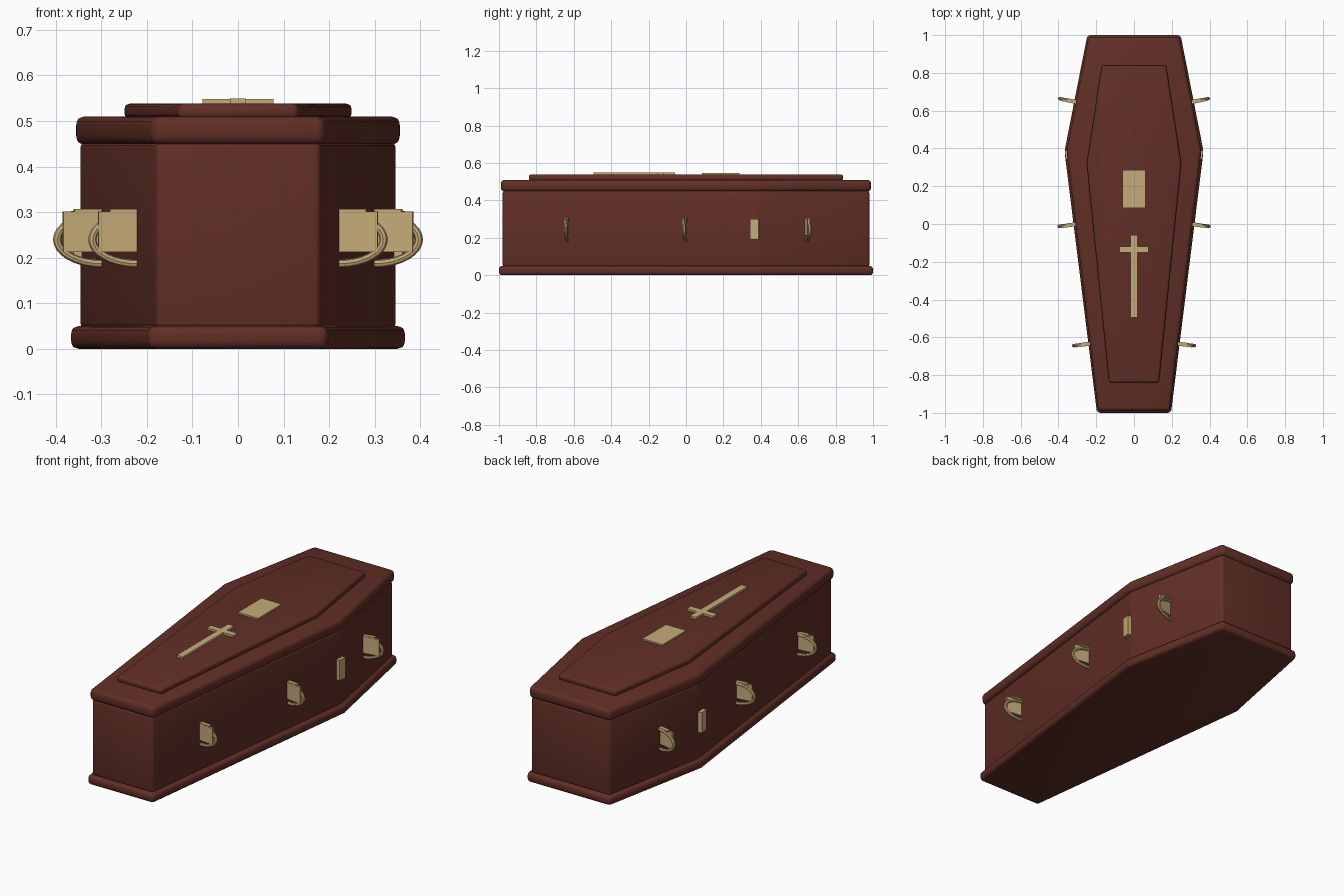
import bpy, bmesh, math
from mathutils import Vector, Matrix

if "Cube" in bpy.data.objects:
    bpy.data.objects.remove(bpy.data.objects["Cube"], do_unlink=True)


def material(name, color, rough):
    m = bpy.data.materials.new(name)
    m.use_nodes = True
    m.diffuse_color = color
    bsdf = m.node_tree.nodes["Principled BSDF"]
    bsdf.inputs["Base Color"].default_value = color
    bsdf.inputs["Roughness"].default_value = rough
    return m


WOOD = material("dark red wood", (0.12, 0.028, 0.019, 1), 0.5)
BRASS = material("pale brass", (0.56, 0.41, 0.19, 1), 0.5)


def finish(name, bm, mat, bevel=0.0, segments=3):
    bmesh.ops.recalc_face_normals(bm, faces=bm.faces)
    mesh = bpy.data.meshes.new(name)
    bm.to_mesh(mesh)
    bm.free()
    mesh.materials.append(mat)
    obj = bpy.data.objects.new(name, mesh)
    bpy.context.collection.objects.link(obj)
    bpy.ops.object.select_all(action="DESELECT")
    obj.select_set(True)
    bpy.context.view_layer.objects.active = obj
    if bevel:
        mod = obj.modifiers.new("rounded edges", "BEVEL")
        mod.width, mod.segments = bevel, segments
        mod.limit_method = "ANGLE"
        mod.angle_limit = math.radians(10)
        bpy.ops.object.modifier_apply(modifier=mod.name)
    bpy.ops.object.shade_smooth_by_angle(angle=math.radians(35))
    return obj


def slab(name, foot, wide, head, length, shoulder, z0, z1, bevel):
    """Six-sided tapered slab given by its half widths and half length."""
    half = [(foot, -length), (wide, shoulder), (head, length)]
    outline = half + [(-x, y) for x, y in reversed(half)]
    bm = bmesh.new()
    face = bm.faces.new([bm.verts.new((x, y, z0)) for x, y in outline])
    top = bmesh.ops.extrude_face_region(bm, geom=[face])["geom"]
    moved = [v for v in top if isinstance(v, bmesh.types.BMVert)]
    bmesh.ops.translate(bm, verts=moved, vec=(0, 0, z1 - z0))
    return finish(name, bm, WOOD, bevel)


def add_box(bm, size, center, frame=Matrix()):
    mat = frame @ Matrix.Translation(center) @ Matrix.Diagonal((*size, 1))
    bmesh.ops.create_cube(bm, size=1, matrix=mat)


# Casket shell, from the ground up
FOOT, WIDE, HEAD, LENGTH, SHOULDER = 0.18, 0.347, 0.232, 0.98, 0.385
slab("base_plinth", 0.196, 0.368, 0.247, 1.0, SHOULDER, 0, 0.05, 0.018)
slab("casket_body", FOOT, WIDE, HEAD, LENGTH, SHOULDER, 0.045, 0.452, 0.012)
slab("lid", 0.19, 0.357, 0.241, 0.99, SHOULDER, 0.448, 0.51, 0.02)
slab("raised_lid_panel", 0.132, 0.25, 0.17, 0.84, 0.32, 0.505, 0.538, 0.012)

# Brass fittings on the lid
bm = bmesh.new()
add_box(bm, (0.12, 0.2, 0.012), (0, 0.185, 0.54))
finish("name_plate", bm, BRASS)

bm = bmesh.new()
add_box(bm, (0.036, 0.436, 0.014), (0, -0.277, 0.542))
add_box(bm, (0.156, 0.034, 0.0136), (0, -0.135, 0.542))
finish("lid_cross", bm, BRASS)


def side_frame(y, side):
    """Frame on a long side: x points outward, z is up."""
    a = Vector((FOOT, -LENGTH)) if y < SHOULDER else Vector((WIDE, SHOULDER))
    b = Vector((WIDE, SHOULDER)) if y < SHOULDER else Vector((HEAD, LENGTH))
    spot = a.lerp(b, (y - a.y) / (b.y - a.y))
    run = b - a
    angle = math.atan2(-run.x * side, run.y)
    if side < 0:
        angle = math.pi + angle
    turn = Matrix.Rotation(angle, 4, "Z")
    return Matrix.Translation((side * spot.x, y, 0)) @ turn


def add_ring(bm, frame, rx, rz, z, tube, steps=32, sides=8):
    """Oval ring standing upright, square to the casket side."""
    loops = []
    for i in range(steps):
        t = math.tau * i / steps
        loop = []
        for j in range(sides):
            p = math.tau * j / sides
            r = tube * math.cos(p)
            co = Vector(((rx + r) * math.cos(t), tube * math.sin(p),
                         z + (rz + r) * math.sin(t)))
            loop.append(bm.verts.new(frame @ co))
        loops.append(loop)
    for i in range(steps):
        a, b = loops[i], loops[(i + 1) % steps]
        for j in range(sides):
            k = (j + 1) % sides
            bm.faces.new((a[j], b[j], b[k], a[k]))


# Handles and shoulder plates along both sides
for side, label in ((1, "left"), (-1, "right")):
    for y, place in ((-0.632, "foot"), (0.0, "middle"), (0.645, "head")):
        frame = side_frame(y, side)
        bm = bmesh.new()
        add_ring(bm, frame, 0.098, 0.053, 0.24, 0.009)
        add_box(bm, (0.095, 0.012, 0.088), (0.038, -0.005 * side, 0.257), frame)
        add_box(bm, (0.06, 0.02, 0.008), (0.03, 0, 0.303), frame)
        finish(f"{label}_{place}_handle", bm, BRASS)

    bm = bmesh.new()
    add_box(bm, (0.03, 0.045, 0.11), (0.004, 0, 0.247), side_frame(0.368, side))
    finish(f"{label}_shoulder_plate", bm, BRASS)
